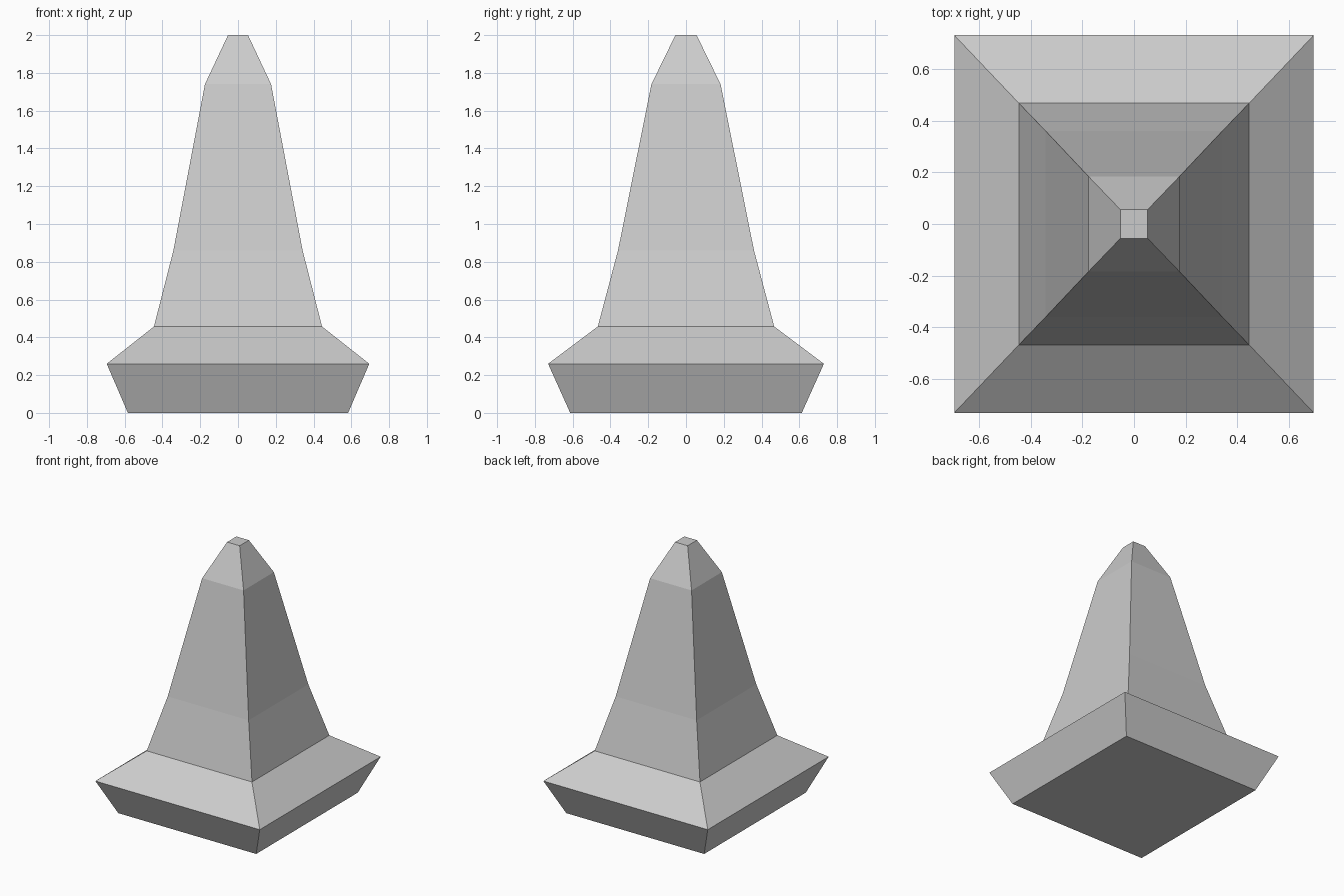
import bpy
import bmesh

# Remove the default cube only
cube = bpy.data.objects.get("Cube")
if cube:
    bpy.data.objects.remove(cube, do_unlink=True)

# Plain stone grey
stone = bpy.data.materials.new("stone_grey")
stone.use_nodes = True
colour = (0.6, 0.6, 0.6, 1.0)
stone.diffuse_color = colour
stone.node_tree.nodes["Principled BSDF"].inputs["Base Color"].default_value = colour


def tapered_block(name, profile):
    """Loft rectangular rings (half width, half depth, height) into a capped solid."""
    bm = bmesh.new()
    rings = []
    for hx, hy, z in profile:
        corners = ((-hx, -hy), (hx, -hy), (hx, hy), (-hx, hy))
        rings.append([bm.verts.new((x, y, z)) for x, y in corners])
    for low, high in zip(rings, rings[1:]):
        for i in range(4):
            j = (i + 1) % 4
            bm.faces.new((low[i], low[j], high[j], high[i]))
    bm.faces.new(rings[0][::-1])
    bm.faces.new(rings[-1])
    mesh = bpy.data.meshes.new(name)
    bm.to_mesh(mesh)
    bm.free()
    mesh.materials.append(stone)
    obj = bpy.data.objects.new(name, mesh)
    bpy.context.collection.objects.link(obj)
    return obj


# Flared foot, sloping shoulder, tapering shaft and blunt tip in one solid
tapered_block("stone_spire", [
    (0.583, 0.613, 0.0),
    (0.695, 0.73, 0.26),
    (0.445, 0.467, 0.457),
    (0.342, 0.36, 0.86),
    (0.175, 0.183, 1.74),
    (0.053, 0.056, 2.0),
])
